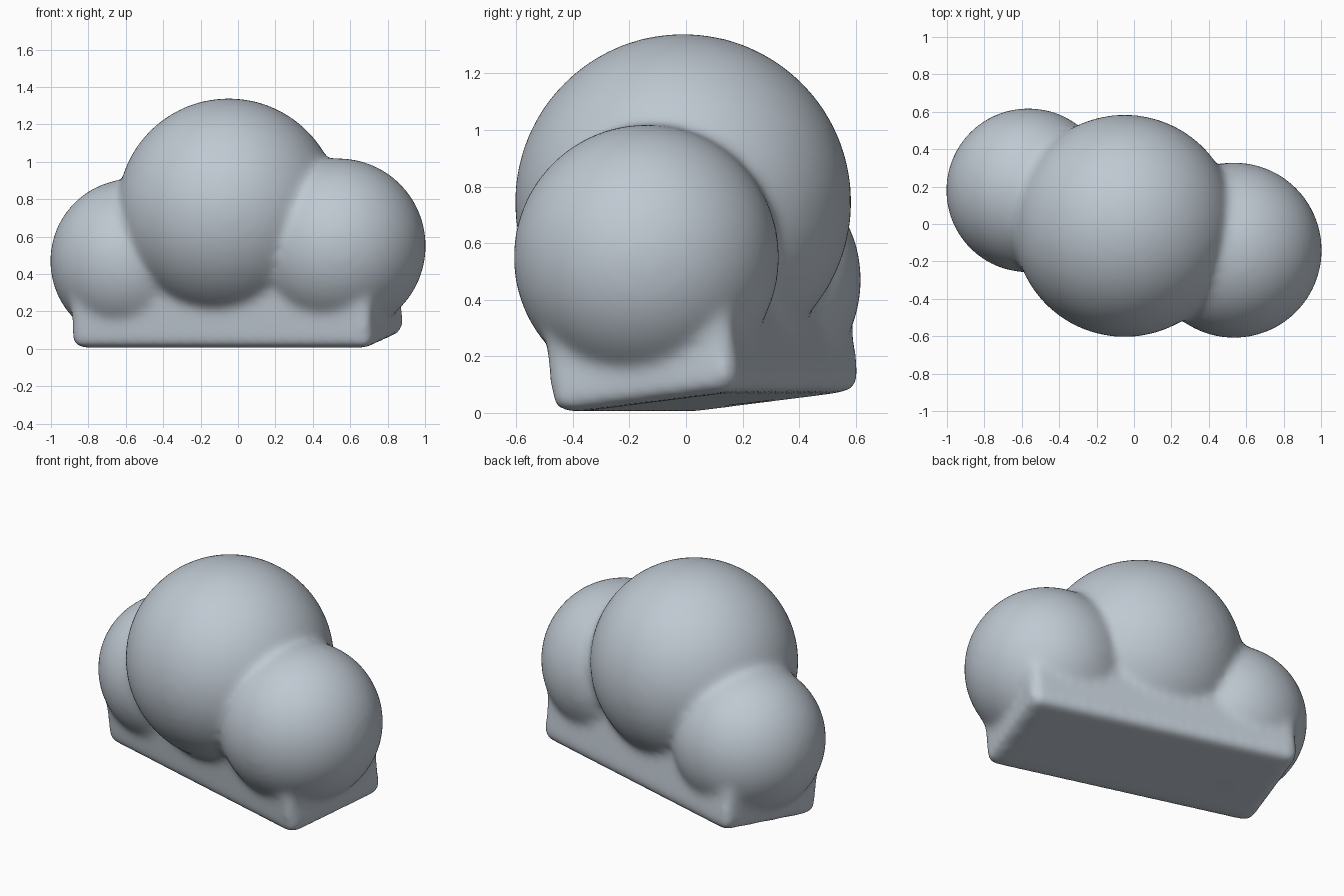
import bpy, bmesh
from math import radians
from mathutils import Matrix, Vector

start = bpy.data.objects.get("Cube")
if start:
    bpy.data.objects.remove(start, do_unlink=True)

grey = bpy.data.materials.new("cloud_grey")
grey.use_nodes = True
colour = (0.52, 0.58, 0.64, 1)
grey.diffuse_color = colour
grey.node_tree.nodes["Principled BSDF"].inputs["Base Color"].default_value = colour

bm = bmesh.new()

# Three puffs: centre and radius
puffs = [
    ((-0.05, -0.01, 0.745), 0.595),
    ((0.535, -0.14, 0.55), 0.47),
    ((-0.565, 0.18, 0.47), 0.44),
]
for centre, radius in puffs:
    bmesh.ops.create_icosphere(bm, subdivisions=5, radius=radius,
                               matrix=Matrix.Translation(centre))

# Tilted slab under the puffs, with rounded edges
length, width, height = 1.67, 0.69, 0.38
place = (Matrix.Translation((0, 0.075, 0.037))
         @ Matrix.Rotation(radians(-15.7), 4, "Z")
         @ Matrix.Rotation(radians(7), 4, "X")
         @ Matrix.Translation((0, 0, height / 2))
         @ Matrix.Diagonal(Vector((length, width, height, 1))))
slab = bmesh.ops.create_cube(bm, size=1, matrix=place)["verts"]
edges = list({e for v in slab for e in v.link_edges})
bmesh.ops.bevel(bm, geom=edges, offset=0.05, segments=5, profile=0.5,
                affect="EDGES")

mesh = bpy.data.meshes.new("cloud_body")
bm.to_mesh(mesh)
bm.free()
mesh.materials.append(grey)
cloud = bpy.data.objects.new("cloud_body", mesh)
bpy.context.collection.objects.link(cloud)

# Fuse the parts into one skin and soften the seams
fuse = cloud.modifiers.new("fuse", "REMESH")
fuse.mode = "VOXEL"
fuse.voxel_size = 0.02
fuse.use_smooth_shade = True
soften = cloud.modifiers.new("soften", "SMOOTH")
soften.factor = 0.5
soften.iterations = 24
